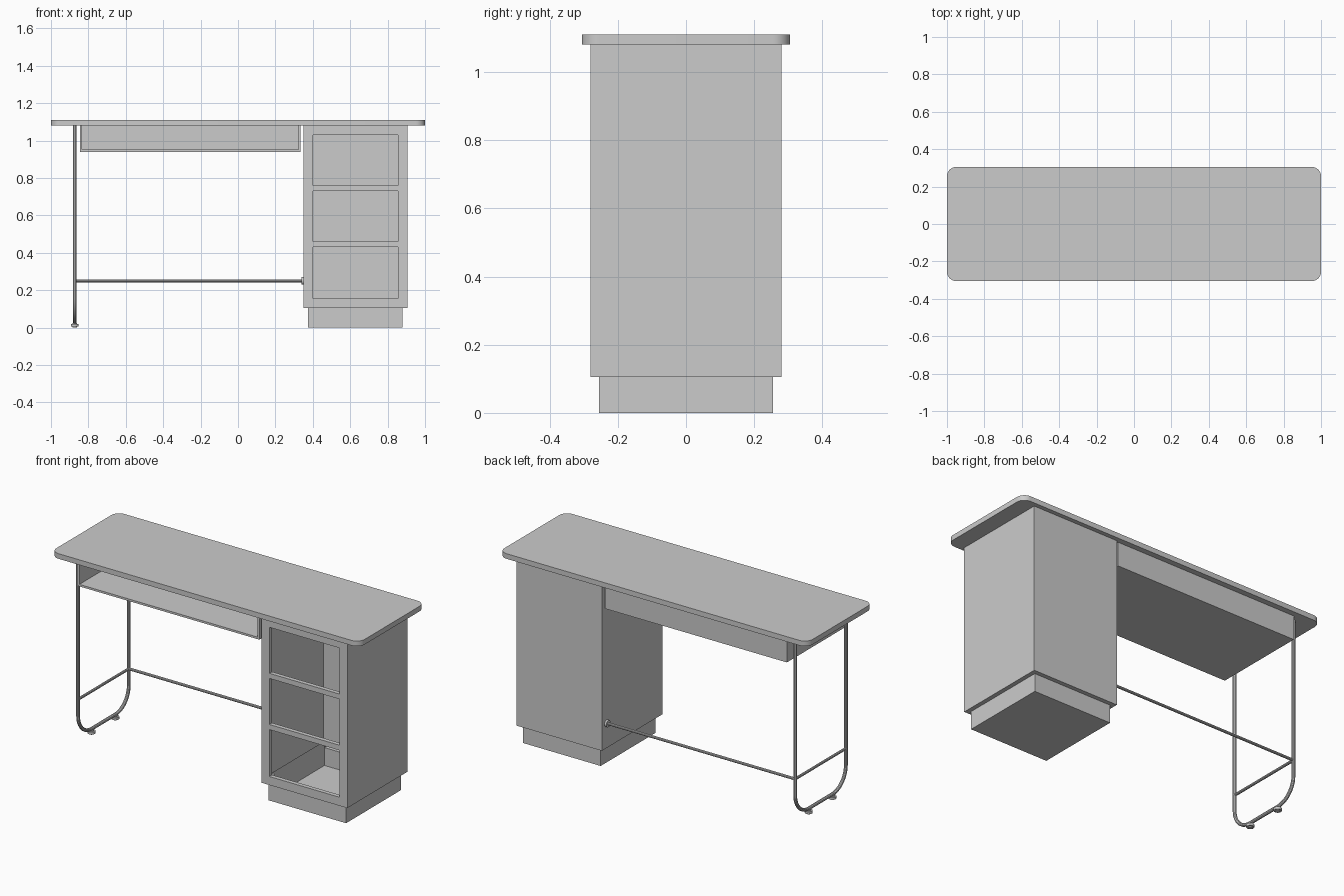
import bpy, bmesh, math
from mathutils import Vector, Matrix

if "Cube" in bpy.data.objects:
    bpy.data.objects.remove(bpy.data.objects["Cube"])

grey = bpy.data.materials.new("plain grey")
grey.use_nodes = True
colour = (0.6, 0.6, 0.6, 1)
grey.diffuse_color = colour
grey.node_tree.nodes["Principled BSDF"].inputs["Base Color"].default_value = colour


def box(x, y, z):
    """bmesh box from (min, max) ranges."""
    bm = bmesh.new()
    size = Vector((x[1] - x[0], y[1] - y[0], z[1] - z[0]))
    mid = Vector((sum(x), sum(y), sum(z))) / 2
    bmesh.ops.create_cube(bm, size=1, matrix=Matrix.Translation(mid) @ Matrix.Diagonal(size).to_4x4())
    bm.normal_update()
    return bm


def smooth_shade(ob):
    bpy.ops.object.select_all(action="DESELECT")
    ob.select_set(True)
    bpy.context.view_layer.objects.active = ob
    bpy.ops.object.shade_smooth_by_angle(angle=math.radians(35))


def finish(name, bm, smooth=False, wall=0):
    bm.normal_update()
    mesh = bpy.data.meshes.new(name)
    bm.to_mesh(mesh)
    bm.free()
    ob = bpy.data.objects.new(name, mesh)
    bpy.context.collection.objects.link(ob)
    mesh.materials.append(grey)
    if wall:
        mod = ob.modifiers.new("wall", "SOLIDIFY")
        mod.thickness = wall
        mod.offset = -1
        mod.use_even_offset = True
    if smooth:
        smooth_shade(ob)


def tube(name, points, radius):
    """Round tube along a path, turned into a mesh."""
    curve = bpy.data.curves.new(name, "CURVE")
    curve.dimensions = "3D"
    curve.bevel_depth = radius
    curve.bevel_resolution = 3
    curve.use_fill_caps = True
    spline = curve.splines.new("POLY")
    spline.points.add(len(points) - 1)
    for p, co in zip(spline.points, points):
        p.co = (*co, 1)
    ob = bpy.data.objects.new(name, curve)
    bpy.context.collection.objects.link(ob)
    curve.materials.append(grey)
    bpy.ops.object.select_all(action="DESELECT")
    ob.select_set(True)
    bpy.context.view_layer.objects.active = ob
    bpy.ops.object.convert(target="MESH")
    smooth_shade(bpy.context.view_layer.objects.active)


def disc(name, centre, radius, depth, rotation=Matrix()):
    bm = bmesh.new()
    bmesh.ops.create_cone(bm, cap_ends=True, segments=24, radius1=radius, radius2=radius,
                          depth=depth, matrix=Matrix.Translation(centre) @ rotation)
    finish(name, bm, smooth=True)


# Rounded worktop
TOP = 1.08
bm = box((-1, 1), (-0.305, 0.305), (TOP, 1.11))
corners = [e for e in bm.edges if abs(e.verts[0].co.z - e.verts[1].co.z) > 0.01]
bmesh.ops.bevel(bm, geom=corners, offset=0.05, segments=8, profile=0.5, affect="EDGES")
finish("worktop", bm, smooth=True)

# Hollow cabinet with three front openings and a recessed plinth
WALL = 0.025
open_x = (0.40, 0.855)
open_z = [(0.155, 0.43), (0.46, 0.73), (0.76, 1.03)]
bm = box((0.35, 0.905), (-0.28, 0.28), (0.105, TOP))
cuts = [((x, 0, 0), (1, 0, 0)) for x in open_x]
cuts += [((0, 0, z), (0, 0, 1)) for pair in open_z for z in pair]
for co, no in cuts:
    bmesh.ops.bisect_plane(bm, geom=bm.verts[:] + bm.edges[:] + bm.faces[:], plane_co=co, plane_no=no)
bm.normal_update()
holes = []
for f in bm.faces:
    c = f.calc_center_median()
    if f.normal.y < -0.9 and open_x[0] < c.x < open_x[1] and any(a < c.z < b for a, b in open_z):
        holes.append(f)
bmesh.ops.delete(bm, geom=holes, context="FACES")
bottom = [f for f in bm.faces if f.normal.z < -0.9]
bmesh.ops.inset_region(bm, faces=bottom, thickness=WALL, use_even_offset=True)
grown = bmesh.ops.extrude_face_region(bm, geom=bottom)["geom"]
bmesh.ops.delete(bm, geom=[f for f in bottom if f.is_valid], context="FACES")
bmesh.ops.translate(bm, verts=[v for v in grown if isinstance(v, bmesh.types.BMVert)], vec=(0, 0, -0.105))
bmesh.ops.recalc_face_normals(bm, faces=bm.faces[:])
finish("drawer_cabinet", bm, wall=WALL)

# Open-fronted tray under the worktop
bm = box((-0.845, 0.335), (-0.28, 0.272), (0.94, TOP))
bmesh.ops.delete(bm, geom=[f for f in bm.faces if f.normal.z > 0.9 or f.normal.y < -0.9], context="FACES")
finish("under_tray", bm, wall=0.012)

# U-shaped tube leg
LEG_X, LEG_Y, LOW, BEND = -0.873, 0.235, 0.03, 0.125
half = [(LEG_X, LEG_Y, TOP)]
for i in range(13):
    a = math.pi / 2 * i / 12
    half.append((LEG_X, LEG_Y - BEND + BEND * math.cos(a), LOW + BEND - BEND * math.sin(a)))
tube("leg_frame", half + [(x, -y, z) for x, y, z in reversed(half)], 0.01)

# Cross bars and wall flange
BAR_Z = 0.25
tube("leg_cross_bar", [(LEG_X, -LEG_Y, BAR_Z), (LEG_X, LEG_Y, BAR_Z)], 0.008)
tube("long_cross_bar", [(LEG_X, LEG_Y, BAR_Z), (0.35, LEG_Y, BAR_Z)], 0.008)
disc("bar_flange", (0.345, LEG_Y, BAR_Z), 0.02, 0.012, Matrix.Rotation(math.pi / 2, 4, "Y"))

# Feet
for side, label in ((-1, "front"), (1, "back")):
    y = side * 0.11
    disc(label + "_foot", (LEG_X, y, 0.012), 0.021, 0.014)
    disc(label + "_foot_stem", (LEG_X, y, 0.013), 0.012, 0.026)
